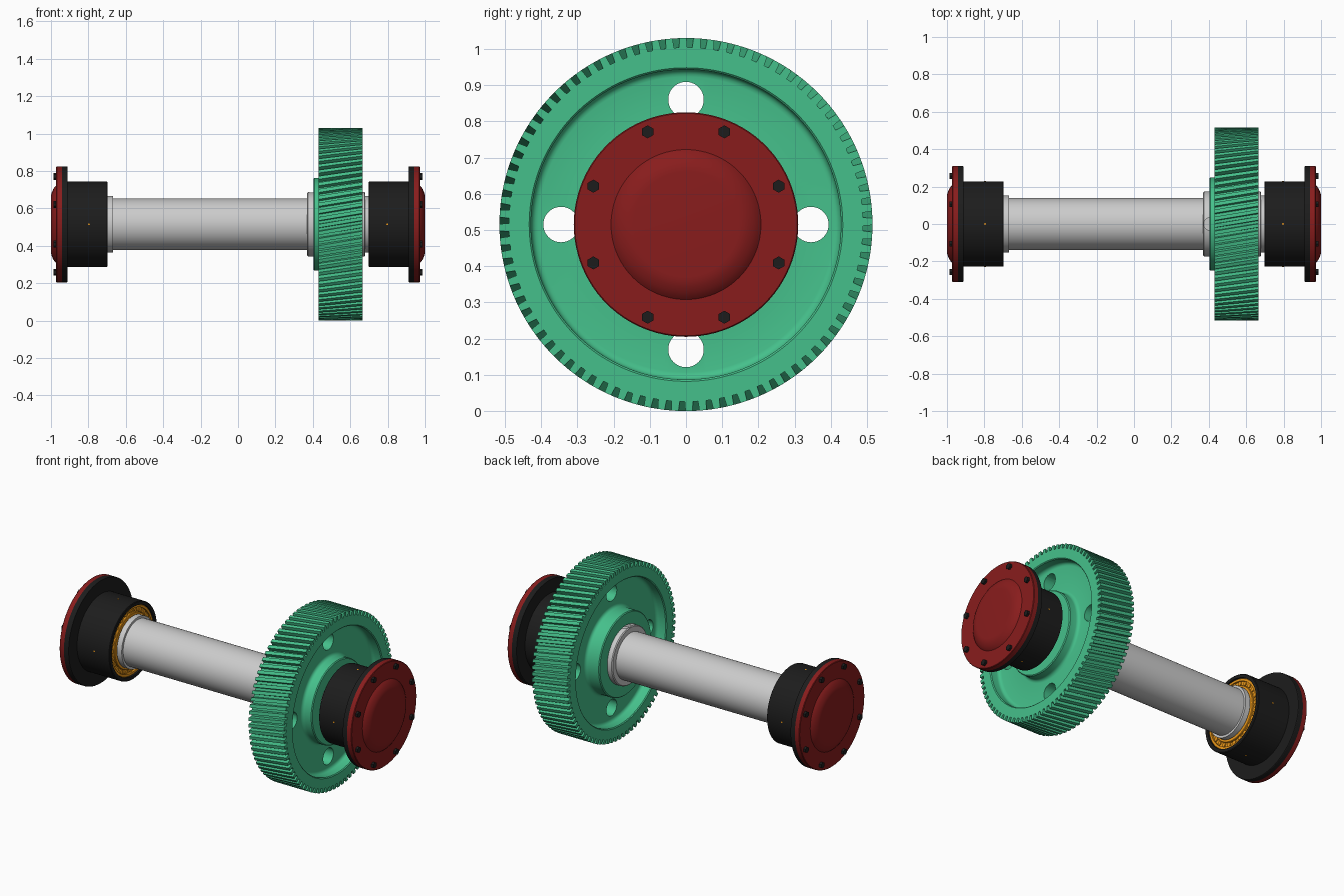
import bpy, bmesh
from math import pi, sin, cos, tau
from mathutils import Matrix, Vector

if "Cube" in bpy.data.objects:
    bpy.data.objects.remove(bpy.data.objects["Cube"])

Z = 0.515  # shaft axis height


def material(name, rgb):
    m = bpy.data.materials.new(name)
    m.diffuse_color = (*rgb, 1)
    m.use_nodes = True
    m.node_tree.nodes["Principled BSDF"].inputs["Base Color"].default_value = m.diffuse_color
    return m


GREEN = material("gear_green", (0.06, 0.53, 0.26))
RED = material("cap_red", (0.25, 0.012, 0.012))
BLACK = material("housing_black", (0.012, 0.012, 0.012))
ORANGE = material("bearing_orange", (0.85, 0.32, 0.01))


def finish(bm, name, mat=None, smooth=True):
    bmesh.ops.remove_doubles(bm, verts=bm.verts, dist=1e-5)
    bmesh.ops.recalc_face_normals(bm, faces=bm.faces)
    me = bpy.data.meshes.new(name)
    bm.to_mesh(me)
    bm.free()
    ob = bpy.data.objects.new(name, me)
    bpy.context.collection.objects.link(ob)
    if mat:
        me.materials.append(mat)
    if smooth:
        smooth_object(ob)
    return ob


def smooth_object(ob):
    bpy.ops.object.select_all(action='DESELECT')
    ob.select_set(True)
    bpy.context.view_layer.objects.active = ob
    bpy.ops.object.shade_smooth_by_angle(angle=0.5)


def lathe(name, profile, mat=None, point=None, n=96, side=1, smooth=True):
    """Revolve a closed (x, r) profile about the shaft axis."""
    point = point or (lambda x, r, j: (r, tau * j / n))
    bm = bmesh.new()
    rings = []
    for x, r in profile:
        ring = []
        for j in range(n):
            rr, a = point(x, r, j)
            ring.append(bm.verts.new((x * side, rr * cos(a), Z + rr * sin(a))))
        rings.append(ring)
    for i, ring in enumerate(rings):
        nxt = rings[(i + 1) % len(rings)]
        if profile[i][1] == 0 and profile[(i + 1) % len(rings)][1] == 0:
            continue
        for j in range(n):
            k = (j + 1) % n
            bm.faces.new((ring[j], ring[k], nxt[k], nxt[j]))
    return finish(bm, name, mat, smooth)


def pegs(name, items, r, length, sides, mat):
    """Cylinders at (position, axis) pairs, joined in one object."""
    bm = bmesh.new()
    for pos, axis in items:
        rot = Vector(axis).to_track_quat('Z', 'Y').to_matrix().to_4x4()
        bmesh.ops.create_cone(bm, cap_ends=True, segments=sides, radius1=r, radius2=r,
                              depth=length, matrix=Matrix.Translation(pos) @ rot)
    return finish(bm, name, mat)


def cut(ob, cutter):
    mod = ob.modifiers.new("cut", 'BOOLEAN')
    mod.object = cutter
    mod.operation = 'DIFFERENCE'
    mod.solver = 'EXACT'
    bpy.ops.object.select_all(action='DESELECT')
    ob.select_set(True)
    bpy.context.view_layer.objects.active = ob
    bpy.ops.object.modifier_apply(modifier="cut")
    bpy.data.objects.remove(cutter)
    smooth_object(ob)


def around(x, r, count, start=0.0):
    return [(x, r * cos(start + tau * i / count), Z + r * sin(start + tau * i / count))
            for i in range(count)]


# stepped shaft with a keyway at the gear seat
shaft = lathe("shaft", [(-0.93, 0), (-0.93, 0.125), (-0.92, 0.13), (-0.70, 0.13), (-0.70, 0.152),
                        (-0.668, 0.152), (-0.668, 0.138), (0.37, 0.138), (0.37, 0.168),
                        (0.375, 0.173), (0.675, 0.173), (0.68, 0.168), (0.68, 0.152),
                        (0.70, 0.152), (0.70, 0.13), (0.92, 0.13), (0.93, 0.125), (0.93, 0)])
bm = bmesh.new()
bmesh.ops.create_cone(bm, cap_ends=True, segments=32, radius1=0.034, radius2=0.034, depth=0.06,
                      matrix=Matrix.Translation((0.407, 0, Z + 0.18)))
cut(shaft, finish(bm, "keyway_cutter"))

# helical gear: toothed outer stations, recessed web, hub
TEETH = 84
TOOTH = (0.04, 0.42, 0.48, 0.98)


def gear_point(x, r, j):
    tooth, k = divmod(j, 4)
    if r > 0.5 and k < 2:
        r -= 0.026
    return r, tau * (tooth + TOOTH[k]) / TEETH - 0.33 * (x - 0.548)


def fillet(cx, cr, rad, a0, a1, n=4):
    return [(cx + rad * cos(a0 + (a1 - a0) * i / n), cr + rad * sin(a0 + (a1 - a0) * i / n))
            for i in range(n + 1)]


profile = [(0.403, 0.173), (0.403, 0.243), (0.408, 0.248)]
profile += fillet(0.475, 0.268, 0.02, -pi / 2, 0)
profile += fillet(0.475, 0.408, 0.02, 0, pi / 2)
profile += [(0.436, 0.428), (0.431, 0.433), (0.431, 0.47)]
profile += [(0.431 + 0.234 * i / 8, 0.515) for i in range(9)]
profile += [(0.665, 0.47), (0.665, 0.433), (0.66, 0.428)]
profile += fillet(0.621, 0.408, 0.02, pi / 2, pi)
profile += fillet(0.621, 0.268, 0.02, pi, 3 * pi / 2)
profile += [(0.660, 0.248), (0.665, 0.243), (0.665, 0.173)]
gear = lathe("helical_gear", profile, GREEN, gear_point, TEETH * 4)
cut(gear, pegs("web_hole_cutter", [(p, (1, 0, 0)) for p in around(0.548, 0.345, 4)],
               0.049, 0.3, 40, GREEN))

# bearing ends, one on each side
for side, tag in ((-1, "left"), (1, "right")):
    # flanged housing, open toward the gear
    lathe(tag + "_housing", [(0.697, 0.206), (0.697, 0.224), (0.70, 0.228), (0.912, 0.228),
                             (0.912, 0.308), (0.915, 0.31), (0.942, 0.31), (0.942, 0.206)],
          BLACK, side=side)
    # end cap with raised centre
    lathe(tag + "_end_cap", [(0.91, 0), (0.91, 0.205), (0.942, 0.205), (0.942, 0.31),
                             (0.969, 0.31), (0.972, 0.307), (0.972, 0.207), (0.98, 0.199),
                             (0.988, 0.187), (0.995, 0.172), (0.999, 0.158), (1.0, 0.145),
                             (1.0, 0)], RED, side=side)
    # roller bearing
    lathe(tag + "_bearing_outer_ring", [(0.706, 0.19), (0.706, 0.203), (0.709, 0.206),
                                        (0.88, 0.206), (0.88, 0.19)], ORANGE, side=side)
    lathe(tag + "_bearing_inner_ring", [(0.706, 0.13), (0.706, 0.162), (0.709, 0.165),
                                        (0.88, 0.165), (0.88, 0.13)], ORANGE, side=side)
    lathe(tag + "_bearing_cage", [(0.718, 0.165), (0.718, 0.19), (0.725, 0.19), (0.725, 0.165)],
          ORANGE, side=side)
    pegs(tag + "_bearing_rollers",
         [(p, (1, 0, 0)) for p in around(side * 0.792, 0.1775, 24)], 0.0125, 0.16, 16, ORANGE)
    # small lubrication ports around the housing
    pegs(tag + "_oil_ports", [(p, (0, p[1], p[2] - Z)) for p in around(side * 0.797, 0.2275, 4)],
         0.005, 0.004, 16, ORANGE)
    # hex bolts around the cap
    pegs(tag + "_cap_bolts",
         [(p, (1, 0, 0)) for p in around(side * 0.975, 0.277, 8, pi / 8)], 0.018, 0.022, 6, BLACK)
